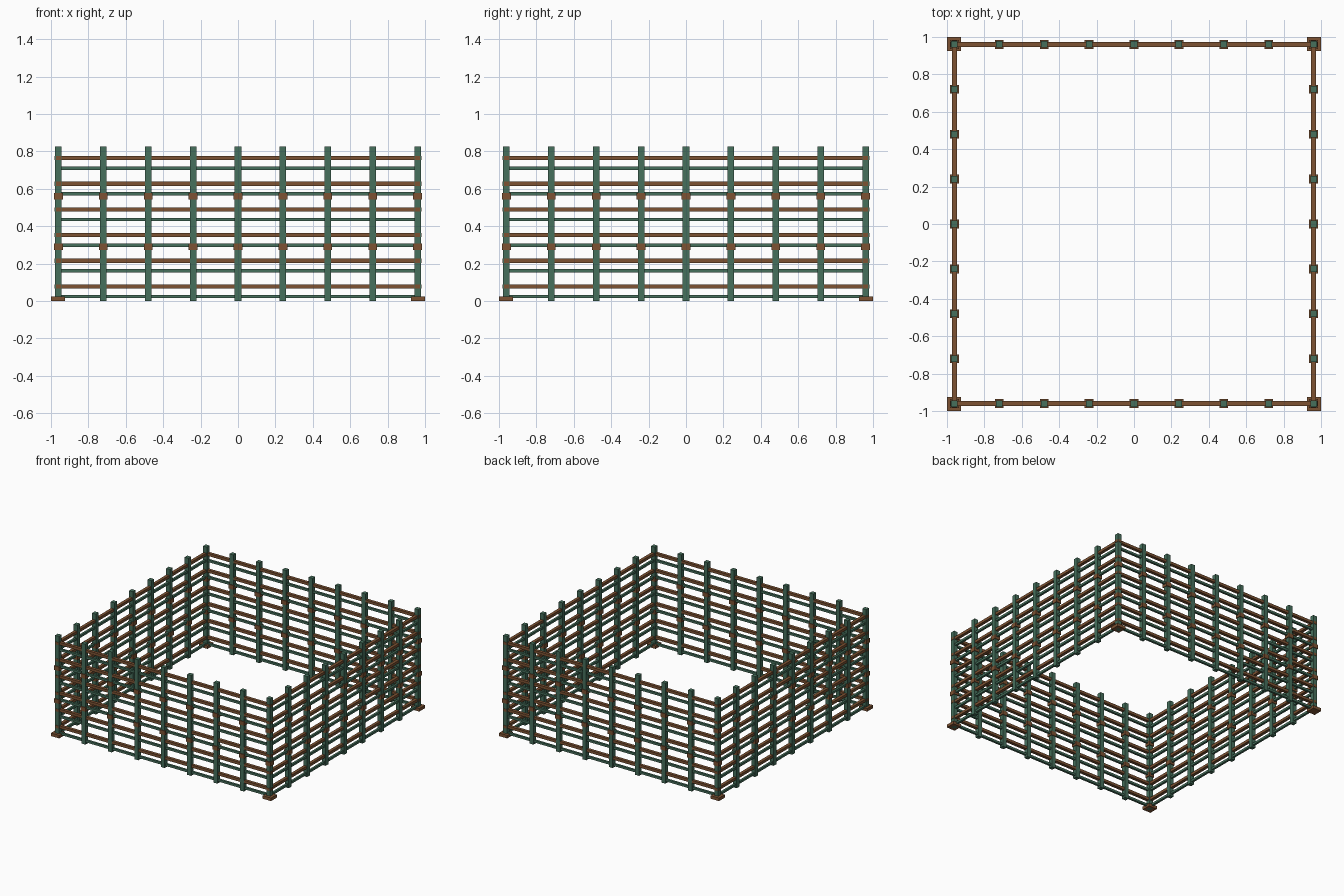
import bpy

if "Cube" in bpy.data.objects:
    bpy.data.objects.remove(bpy.data.objects["Cube"])

R = 0.96          # fence line distance from centre
STEP = 0.24       # post spacing


def material(name, rgb):
    m = bpy.data.materials.new(name)
    m.diffuse_color = (*rgb, 1)
    m.use_nodes = True
    m.node_tree.nodes["Principled BSDF"].inputs["Base Color"].default_value = m.diffuse_color
    return m


green = material("painted green", (0.061, 0.162, 0.107))
brown = material("wood brown", (0.205, 0.084, 0.032))


def box(name, centre, size, mat):
    bpy.ops.mesh.primitive_cube_add(size=1, location=centre)
    ob = bpy.context.object
    ob.name = name
    ob.scale = size
    ob.data.materials.append(mat)
    return ob


# Post positions around the square, each one once
spots = set()
for i in range(-4, 5):
    for s in (-4, 4):
        spots.add((i, s))
        spots.add((s, i))

# Posts, each with two wooden clamps
for i, j in sorted(spots):
    x, y = i * STEP, j * STEP
    box("post", (x, y, 0.4125), (0.035, 0.035, 0.825), green)
    for z in (0.29, 0.56):
        box("clamp", (x, y, z), (0.047, 0.047, 0.034), brown)

# Alternating brown and green rails on all four sides
for k in range(6):
    for name, z, thick, deep, half, mat in (
            ("wooden_rail", 0.078 + k * 0.1372, 0.022, 0.025, 0.98, brown),
            ("green_rail", 0.024 + k * 0.1372, 0.018, 0.018, 0.96, green)):
        for s in (-R, R):
            box(name, (0, s, z), (2 * half, deep, thick), mat)
            box(name, (s, 0, z), (deep, 2 * half, thick), mat)

# Corner foot plates
for sx in (-1, 1):
    for sy in (-1, 1):
        box("foot_plate", (sx * 0.9625, sy * 0.9625, 0.0125),
            (0.075, 0.075, 0.025), brown)
